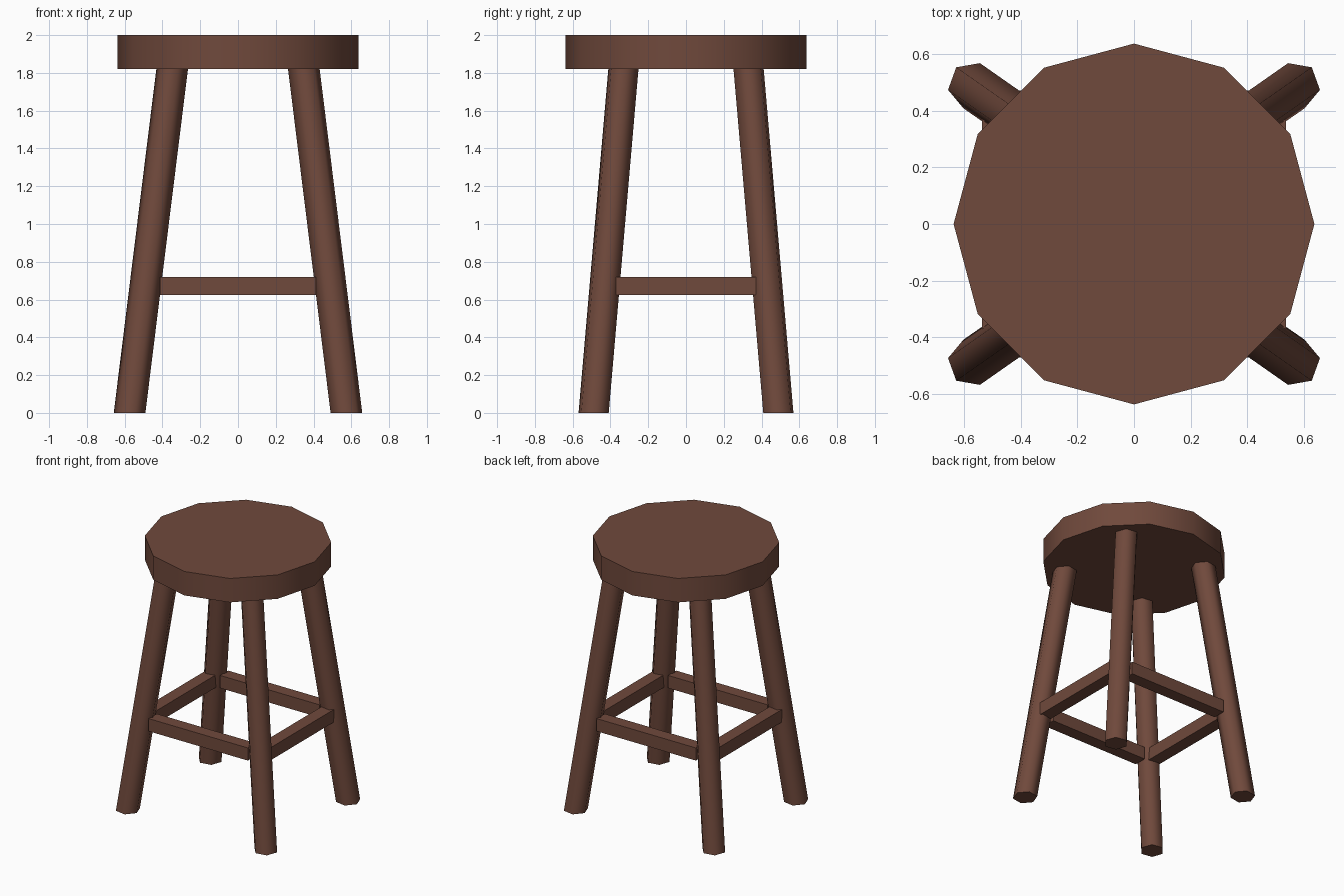
import bpy, bmesh, math

if "Cube" in bpy.data.objects:
    bpy.data.objects.remove(bpy.data.objects["Cube"])

wood = bpy.data.materials.new("dark brown wood")
wood.diffuse_color = (0.162, 0.067, 0.045, 1)
wood.use_nodes = True
wood.node_tree.nodes["Principled BSDF"].inputs["Base Color"].default_value = wood.diffuse_color


def finish(name, bm, smooth=None):
    bmesh.ops.recalc_face_normals(bm, faces=bm.faces)
    mesh = bpy.data.meshes.new(name)
    bm.to_mesh(mesh)
    bm.free()
    mesh.materials.append(wood)
    obj = bpy.data.objects.new(name, mesh)
    bpy.context.collection.objects.link(obj)
    if smooth:
        bpy.ops.object.select_all(action='DESELECT')
        obj.select_set(True)
        bpy.context.view_layer.objects.active = obj
        bpy.ops.object.shade_smooth_by_angle(angle=math.radians(smooth))
    return obj


def prism(name, sides, radius, turn, bottom, top, flip=(1, 1), smooth=65):
    """Prism with level ends, leaning from bottom centre to top centre."""
    bm = bmesh.new()
    rings = []
    for cx, cy, z in (bottom, top):
        ring = []
        for i in range(sides):
            a = math.radians(turn) + math.tau * i / sides
            ring.append(bm.verts.new((flip[0] * (cx + radius * math.cos(a)),
                                      flip[1] * (cy + radius * math.sin(a)), z)))
        rings.append(ring)
        bm.faces.new(ring)
    lo, hi = rings
    for i in range(sides):
        j = (i + 1) % sides
        bm.faces.new((lo[i], lo[j], hi[j], hi[i]))
    return finish(name, bm, smooth)


def bar(name, centre, size):
    bm = bmesh.new()
    bmesh.ops.create_cube(bm, size=1)
    bmesh.ops.scale(bm, vec=size, verts=bm.verts)
    bmesh.ops.translate(bm, vec=centre, verts=bm.verts)
    return finish(name, bm)


# Twelve-sided seat
prism("seat", 12, 0.638, 0, (0, 0, 1.82), (0, 0, 2.0))

# Four splayed six-sided legs, mirrored to each corner
for sx, side in ((-1, "left"), (1, "right")):
    for sy, end in ((-1, "front"), (1, "back")):
        prism(f"{end}_{side}_leg", 6, 0.085, 50,
              (0.574, 0.489, 0), (0.348, 0.331, 1.825), (sx, sy))

# Square stretchers between the legs
for s, end, side in ((-1, "front", "left"), (1, "back", "right")):
    bar(f"{end}_stretcher", (0, s * 0.425, 0.672), (0.825, 0.095, 0.095))
    bar(f"{side}_stretcher", (s * 0.49, 0, 0.672), (0.095, 0.742, 0.095))
